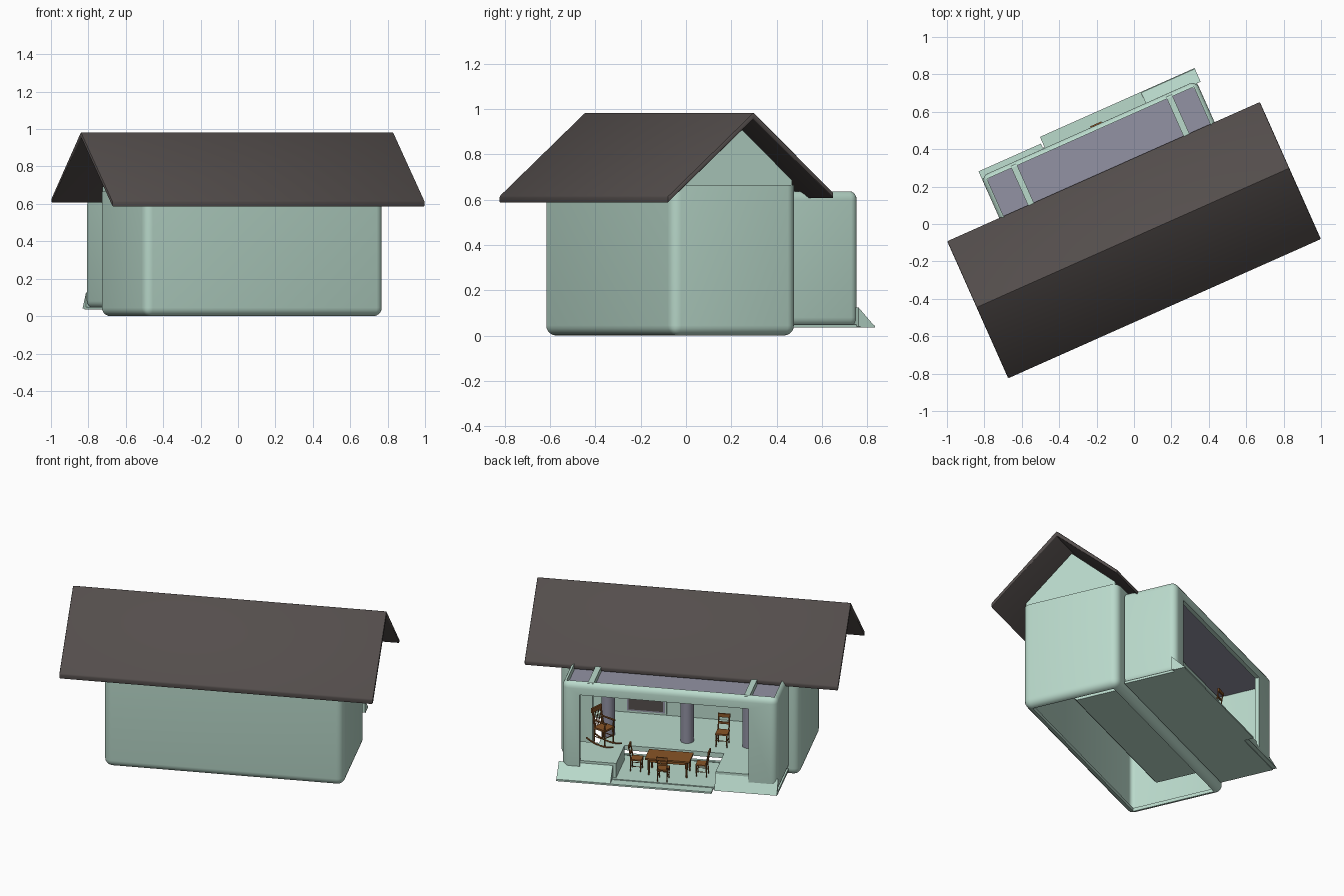
import bpy, bmesh, math
from mathutils import Matrix, Vector

if "Cube" in bpy.data.objects:
    bpy.data.objects.remove(bpy.data.objects["Cube"])

TURN = Matrix.Rotation(math.radians(24), 4, 'Z')   # whole house is turned on the plot


def mat(name, rgb):
    m = bpy.data.materials.new(name)
    m.diffuse_color = (*rgb, 1)
    m.use_nodes = True
    m.node_tree.nodes["Principled BSDF"].inputs["Base Color"].default_value = m.diffuse_color
    return m


MINT = mat("mint plastic", (0.49, 0.70, 0.60))
ROOF = mat("dark brown roof", (0.088, 0.075, 0.072))
LILAC = mat("grey lilac", (0.29, 0.29, 0.37))
WOOD = mat("brown wood", (0.25, 0.09, 0.02))


def finish(bm, name, m, local=Matrix.Identity(4), smooth=True):
    bmesh.ops.recalc_face_normals(bm, faces=bm.faces)
    me = bpy.data.meshes.new(name)
    bm.to_mesh(me)
    bm.free()
    ob = bpy.data.objects.new(name, me)
    bpy.context.collection.objects.link(ob)
    me.materials.append(m)
    ob.matrix_world = TURN @ local
    if smooth:
        select(ob)
        bpy.ops.object.shade_smooth_by_angle(angle=math.radians(35))
    return ob


def select(ob):
    bpy.ops.object.select_all(action='DESELECT')
    ob.select_set(True)
    bpy.context.view_layer.objects.active = ob


def add_box(bm, lo, hi):
    lo, hi = Vector(lo), Vector(hi)
    M = Matrix.Translation((lo + hi) / 2) @ Matrix.Diagonal((*(hi - lo), 1))
    return bmesh.ops.create_cube(bm, size=1, matrix=M)['verts']


def box(name, lo, hi, m):
    bm = bmesh.new()
    add_box(bm, lo, hi)
    return finish(bm, name, m, smooth=False)


def rod(bm, p, q, r1, r2, n=8):
    p, q = Vector(p), Vector(q)
    d = q - p
    M = Matrix.Translation((p + q) / 2) @ d.to_track_quat('Z', 'Y').to_matrix().to_4x4()
    bmesh.ops.create_cone(bm, cap_ends=True, segments=n, radius1=r1, radius2=r2, depth=d.length, matrix=M)


def prism(name, profile, u0, u1, m, bevel=0):
    # profile in (v, z), extruded along the length of the house
    bm = bmesh.new()
    f = bm.faces.new([bm.verts.new((u0, v, z)) for v, z in profile])
    r = bmesh.ops.extrude_face_region(bm, geom=[f])
    bmesh.ops.translate(bm, vec=(u1 - u0, 0, 0), verts=[e for e in r['geom'] if isinstance(e, bmesh.types.BMVert)])
    if bevel:
        bmesh.ops.bevel(bm, geom=bm.edges[:], offset=bevel, segments=2, affect='EDGES', profile=0.5)
    return finish(bm, name, m, smooth=bool(bevel))


def shell(name, lo, hi, wall, pick, radius, opened, cuts):
    # rounded box, hollowed, with openings cut out
    bm = bmesh.new()
    add_box(bm, lo, hi)
    bmesh.ops.bevel(bm, geom=[e for e in bm.edges if pick(e)], offset=radius, segments=5,
                    affect='EDGES', profile=0.5)
    bm.normal_update()
    bmesh.ops.delete(bm, geom=[f for f in bm.faces if any(f.normal.dot(Vector(d)) > 0.99 for d in opened)],
                     context='FACES')
    ob = finish(bm, name, MINT)
    mods = [ob.modifiers.new("wall", 'SOLIDIFY')]
    mods[0].thickness = wall
    mods[0].offset = -1
    cutters = []
    for i, (a, b) in enumerate(cuts):
        c = box("cutter", a, b, MINT)
        c.hide_render = True
        cutters.append(c)
        md = ob.modifiers.new("cut%d" % i, 'BOOLEAN')
        md.operation, md.solver, md.object = 'DIFFERENCE', 'EXACT', c
        mods.append(md)
    select(ob)
    for nm in [md.name for md in ob.modifiers if md.type in {'SOLIDIFY', 'BOOLEAN'}]:
        bpy.ops.object.modifier_apply(modifier=nm)
    for c in cutters:
        bpy.data.objects.remove(c)
    select(ob)
    bpy.ops.object.shade_smooth_by_angle(angle=math.radians(35))
    return ob


def not_top(e):
    return not all(v.co.z > 0.5 for v in e.verts)


# main body: open underneath and on top, wide doorway in the back wall
shell("main_body", (-0.71, -0.375, 0.0), (0.69, 0.23, 0.665), 0.02, not_top, 0.045,
      [(0, 0, 1), (0, 0, -1)], [((-0.5, 0.15, 0.05), (0.5, 0.3, 0.57))])

# back extension: open towards the house, open roof frame, big back opening
shell("back_room", (-0.645, 0.24, 0.04), (0.615, 0.565, 0.64), 0.025,
      lambda e: not all(v.co.y < 0.3 for v in e.verts), 0.04,
      [(0, -1, 0), (0, 0, -1)],
      [((-0.475, 0.5, 0.0), (0.51, 0.7, 0.56)), ((-0.62, 0.262, 0.6), (0.59, 0.54, 0.7))])

# ceiling and cross bars
box("ceiling", (-0.625, 0.235, 0.585), (0.595, 0.545, 0.6), LILAC)
for u in (-0.46, 0.45):
    box("ceiling_bar", (u - 0.017, 0.25, 0.6), (u + 0.017, 0.55, 0.632), MINT)

# gable walls
gable = [(-0.355, 0.64), (0.21, 0.64), (0.21, 0.685), (-0.065, 0.94), (-0.355, 0.685)]
prism("right_gable", gable, 0.66, 0.68, MINT)
prism("left_gable", gable, -0.70, -0.68, MINT)

# roof
prism("roof", [(-0.48, 0.615), (-0.065, 0.985), (0.322, 0.63), (0.322, 0.605), (-0.065, 0.955), (-0.48, 0.585)],
      -0.95, 0.88, ROOF, 0.006)

# floors: raised floor, lower plate, side platforms round the dining pit
box("raised_floor", (-0.6, -0.15, 0.11), (0.45, 0.30, 0.14), MINT)
box("lower_plate", (-0.645, 0.24, 0.035), (0.615, 0.57, 0.05), MINT)
box("front_lip", (-0.27, 0.56, 0.035), (0.635, 0.63, 0.045), MINT)
box("left_platform", (0.30, 0.295, 0.05), (0.59, 0.55, 0.14), MINT)
box("right_platform", (-0.62, 0.295, 0.05), (-0.28, 0.55, 0.14), MINT)
prism("left_sill", [(0.55, 0.04), (0.63, 0.04), (0.55, 0.125)], 0.32, 0.635, MINT)
prism("right_sill", [(0.55, 0.04), (0.595, 0.04), (0.55, 0.125)], -0.645, -0.28, MINT)

# inner wall with fireplace panel
box("inner_wall", (-0.6, -0.16, 0.12), (0.45, -0.145, 0.6), MINT)
box("panel_frame", (0.14, -0.145, 0.145), (0.38, -0.138, 0.32), MINT)
box("panel_edge", (0.15, -0.138, 0.155), (0.37, -0.135, 0.31), LILAC)
box("dark_panel", (0.16, -0.135, 0.165), (0.36, -0.131, 0.30), ROOF)

# hollow columns
for u in (0.42, -0.04, -0.38 - 0.02):
    bm = bmesh.new()
    bmesh.ops.create_cone(bm, cap_ends=False, segments=24, radius1=0.038, radius2=0.038, depth=0.495,
                          matrix=Matrix.Translation((u, 0.17, 0.3475)))
    finish(bm, "column", LILAC)


def chair(name, u, v, z, angle, s=1.0, rocking=False):
    # chair faces local +x, seat height 0.08
    bm = bmesh.new()
    h, w = 0.08, 0.036
    add_box(bm, (-w, -w, h - 0.004), (w, w, h + 0.005))
    for y in (-w + 0.005, w - 0.005):
        rod(bm, (w - 0.005, y, 0), (w - 0.005, y, h), 0.003, 0.005)
        rod(bm, (-w, y, 0), (-w + 0.004, y, h), 0.003, 0.005)
        rod(bm, (-w + 0.004, y, h), (-w - 0.012, y, 0.175), 0.0045, 0.0035)
        rod(bm, (-w, y, 0.035), (w - 0.005, y, 0.035), 0.0025, 0.0025)
        if rocking:
            pts = [(x, y, 2.2 * x * x - 0.004) for x in (-0.085, -0.057, -0.028, 0, 0.028, 0.057, 0.085)]
            for a, b in zip(pts, pts[1:]):
                rod(bm, a, b, 0.004, 0.004)
            rod(bm, (-w - 0.003, y, 0.12), (w + 0.006, y, 0.12), 0.004, 0.005)
            rod(bm, (w - 0.005, y, h), (w - 0.003, y, 0.12), 0.003, 0.003)
    rod(bm, (w - 0.005, -w, 0.04), (w - 0.005, w, 0.04), 0.0025, 0.0025)
    add_box(bm, (-w - 0.016, -w, 0.155), (-w - 0.007, w, 0.178))
    if rocking:
        for k in range(-2, 3):
            rod(bm, (-w + 0.004, k * 0.011, h), (-w - 0.01, k * 0.011, 0.16), 0.002, 0.002)
    else:
        add_box(bm, (-w - 0.007, -w + 0.004, 0.117), (-w + 0.001, w - 0.004, 0.13))
    M = Matrix.Translation((u, v, z)) @ Matrix.Rotation(math.radians(angle), 4, 'Z') @ Matrix.Scale(s, 4)
    finish(bm, name, WOOD, M)


# dining table
bm = bmesh.new()
add_box(bm, (-0.115, 0.36, 0.148), (0.145, 0.49, 0.158))
add_box(bm, (-0.1, 0.372, 0.13), (0.13, 0.478, 0.148))
for u in (-0.095, 0.125):
    for v in (0.377, 0.473):
        rod(bm, (u, v, 0.05), (u, v, 0.14), 0.005, 0.009)
finish(bm, "dining_table", WOOD)

# chairs
chair("left_chair", 0.205, 0.42, 0.05, 180, 0.9)
chair("right_chair", -0.175, 0.42, 0.05, 0, 0.9)
chair("back_chair", 0.03, 0.525, 0.05, -90, 0.9)
chair("spare_chair", -0.25, 0.19, 0.14, 90, 1.0)
chair("rocking_chair", 0.42, 0.30, 0.146, 150, 1.2, True)
